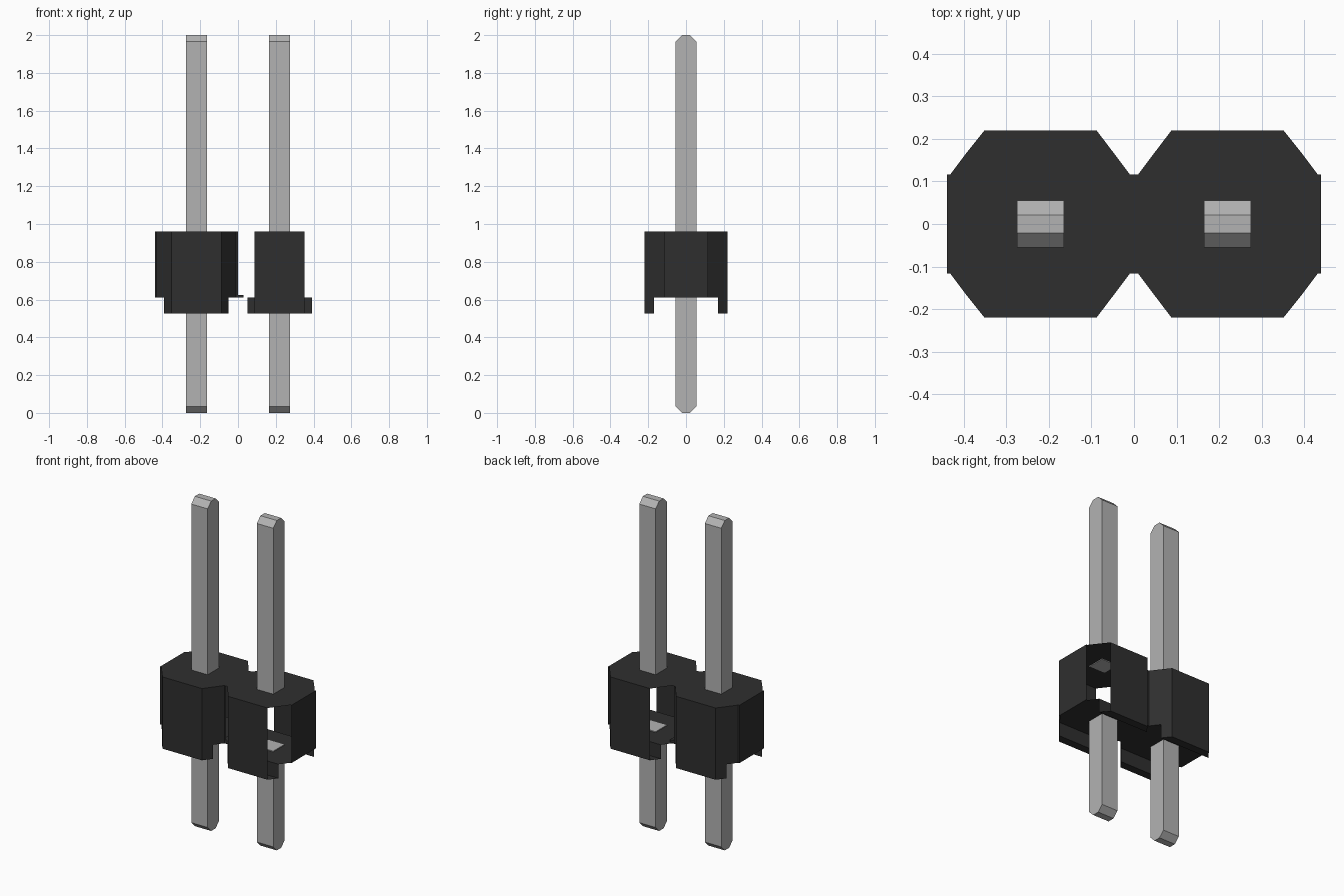
import bpy, bmesh

cube = bpy.data.objects.get("Cube")
if cube:
    bpy.data.objects.remove(cube, do_unlink=True)


def material(name, rgb, rough):
    m = bpy.data.materials.new(name)
    m.use_nodes = True
    m.diffuse_color = (*rgb, 1)
    bsdf = next(n for n in m.node_tree.nodes if n.type == 'BSDF_PRINCIPLED')
    bsdf.inputs["Base Color"].default_value = (*rgb, 1)
    bsdf.inputs["Roughness"].default_value = rough
    return m


black = material("black plastic", (0.028, 0.028, 0.028), 0.6)
grey = material("grey metal", (0.45, 0.45, 0.45), 0.5)


def finish(name, bm, mat):
    bmesh.ops.remove_doubles(bm, verts=bm.verts, dist=0.0005)
    mesh = bpy.data.meshes.new(name)
    bm.to_mesh(mesh)
    bm.free()
    mesh.materials.append(mat)
    ob = bpy.data.objects.new(name, mesh)
    bpy.context.collection.objects.link(ob)
    return ob


def face(bm, pts):
    return bm.faces.new([bm.verts.new(p) for p in pts])


TOP, FLOOR, FOOT, CHANNEL = 0.96, 0.61, 0.525, 0.17

# Housing outline: one quarter, mirrored into a counter-clockwise loop
quarter = [(0.44, 0.117), (0.432, 0.117), (0.392, 0.17), (0.352, 0.22),
           (0.088, 0.22), (0.05, 0.17), (0.01, 0.117), (0.0, 0.117)]
upper = quarter + [(-x, y) for x, y in reversed(quarter[:-1])]
outline = upper + [(-x, -y) for x, y in upper]

# Housing: lid, floor channel and outer walls; the +x cell has open corners
bm = bmesh.new()
face(bm, [(x, y, TOP) for x, y in outline])
inner = [p for p in outline if abs(p[1]) <= CHANNEL]
face(bm, [(x, y, FLOOR) for x, y in reversed(inner)])
for (x0, y0), (x1, y1) in zip(outline, outline[1:] + outline[:1]):
    slanted = abs(x0 - x1) > 0.001 and abs(y0 - y1) > 0.001
    ledge = abs(x0 - x1) < 0.02 and abs(y0 - y1) < 0.001
    if x0 + x1 > 0 and (slanted or ledge):
        continue
    z = FOOT if abs(y0 + y1) / 2 > CHANNEL else FLOOR
    face(bm, [(x0, y0, z), (x1, y1, z), (x1, y1, TOP), (x0, y0, TOP)])

# Feet along front and back: underside and channel wall for each cell
for sx in (-1, 1):
    for sy in (-1, 1):
        foot = [(sx * x, sy * y, FOOT) for x, y in quarter[2:6]]
        a, b = foot[0], foot[-1]
        wall = [a, b, (b[0], b[1], FLOOR), (a[0], a[1], FLOOR)]
        if sx * sy > 0:
            foot.reverse()
        else:
            wall.reverse()
        face(bm, foot)
        face(bm, wall)
finish("housing", bm, black)

# Thin web joining the cell floors
bm = bmesh.new()
bmesh.ops.create_cube(bm, size=1)
for v in bm.verts:
    v.co = (v.co.x * 0.06, v.co.y * 0.22, 0.618 + v.co.z * 0.014)
finish("floor_web", bm, black)


# Square pin segment with a tip bevelled towards front and back
def pin(name, x, root, tip):
    s = 1 if tip > root else -1
    w, h, flat = 0.055, 0.055, 0.021
    prof = [(-h, root), (h, root), (h, tip - s * 0.034),
            (flat, tip), (-flat, tip), (-h, tip - s * 0.034)]
    bm = bmesh.new()
    f = face(bm, [(x - w, y, z) for y, z in prof])
    ext = bmesh.ops.extrude_face_region(bm, geom=[f])
    verts = [g for g in ext["geom"] if isinstance(g, bmesh.types.BMVert)]
    bmesh.ops.translate(bm, verts=verts, vec=(2 * w, 0, 0))
    bmesh.ops.recalc_face_normals(bm, faces=bm.faces)
    finish(name, bm, grey)


for side, x in (("right", -0.22), ("left", 0.22)):
    pin(side + "_upper_pin", x, TOP - 0.005, 2.0)
    pin(side + "_lower_pin", x, FLOOR + 0.005, 0.0)
